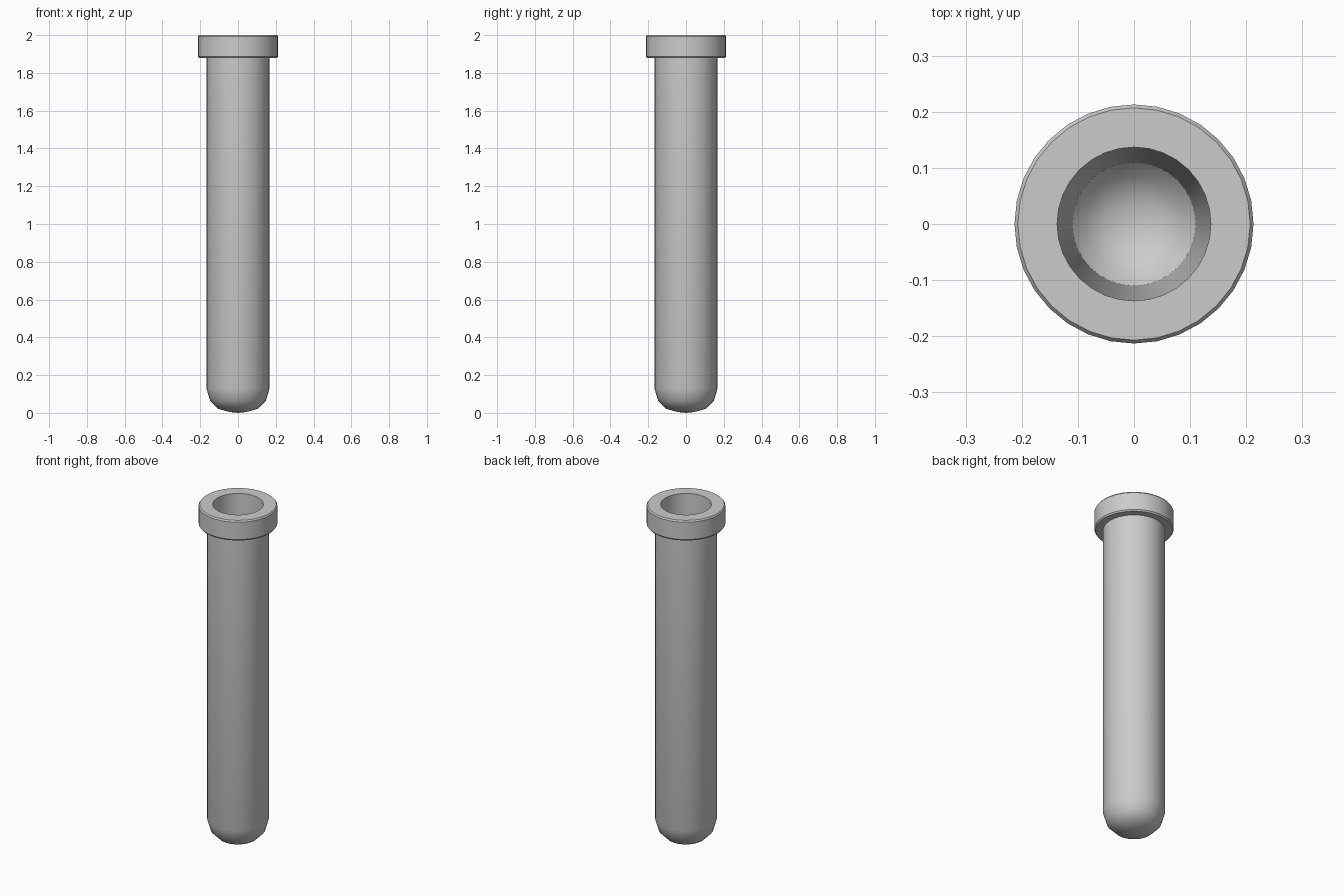
import bpy, bmesh, math

if "Cube" in bpy.data.objects:
    bpy.data.objects.remove(bpy.data.objects["Cube"])


def lathe(name, profile, segments=32):
    """Spin an (r, z) profile about z; the r = 0 ends become poles."""
    bm = bmesh.new()
    verts = [bm.verts.new((r, 0, z)) for r, z in profile]
    edges = [bm.edges.new(pair) for pair in zip(verts, verts[1:])]
    bmesh.ops.spin(bm, geom=verts + edges, cent=(0, 0, 0), axis=(0, 0, 1),
                   angle=2 * math.pi, steps=segments, use_duplicate=False)
    bmesh.ops.remove_doubles(bm, verts=bm.verts, dist=1e-4)
    bmesh.ops.recalc_face_normals(bm, faces=bm.faces)
    mesh = bpy.data.meshes.new(name)
    bm.to_mesh(mesh)
    bm.free()
    obj = bpy.data.objects.new(name, mesh)
    bpy.context.collection.objects.link(obj)
    bpy.ops.object.select_all(action='DESELECT')
    obj.select_set(True)
    bpy.context.view_layer.objects.active = obj
    bpy.ops.object.shade_smooth_by_angle(angle=math.radians(35))
    return obj


# Outer wall with rounded bottom
outer = [(0, 0), (0.045, 0.005), (0.106, 0.022), (0.148, 0.065),
         (0.167, 0.13), (0.167, 1.88)]

# Collar with small chamfers
collar = [(0.207, 1.88), (0.213, 1.888), (0.213, 1.992), (0.207, 2.0)]

# Tapered bore ending in a shallow bowl
bore = [(0.137, 2.0), (0.11, 0.12), (0.085, 0.09), (0.05, 0.068), (0, 0.06)]

lathe("tube", outer + collar + bore)
